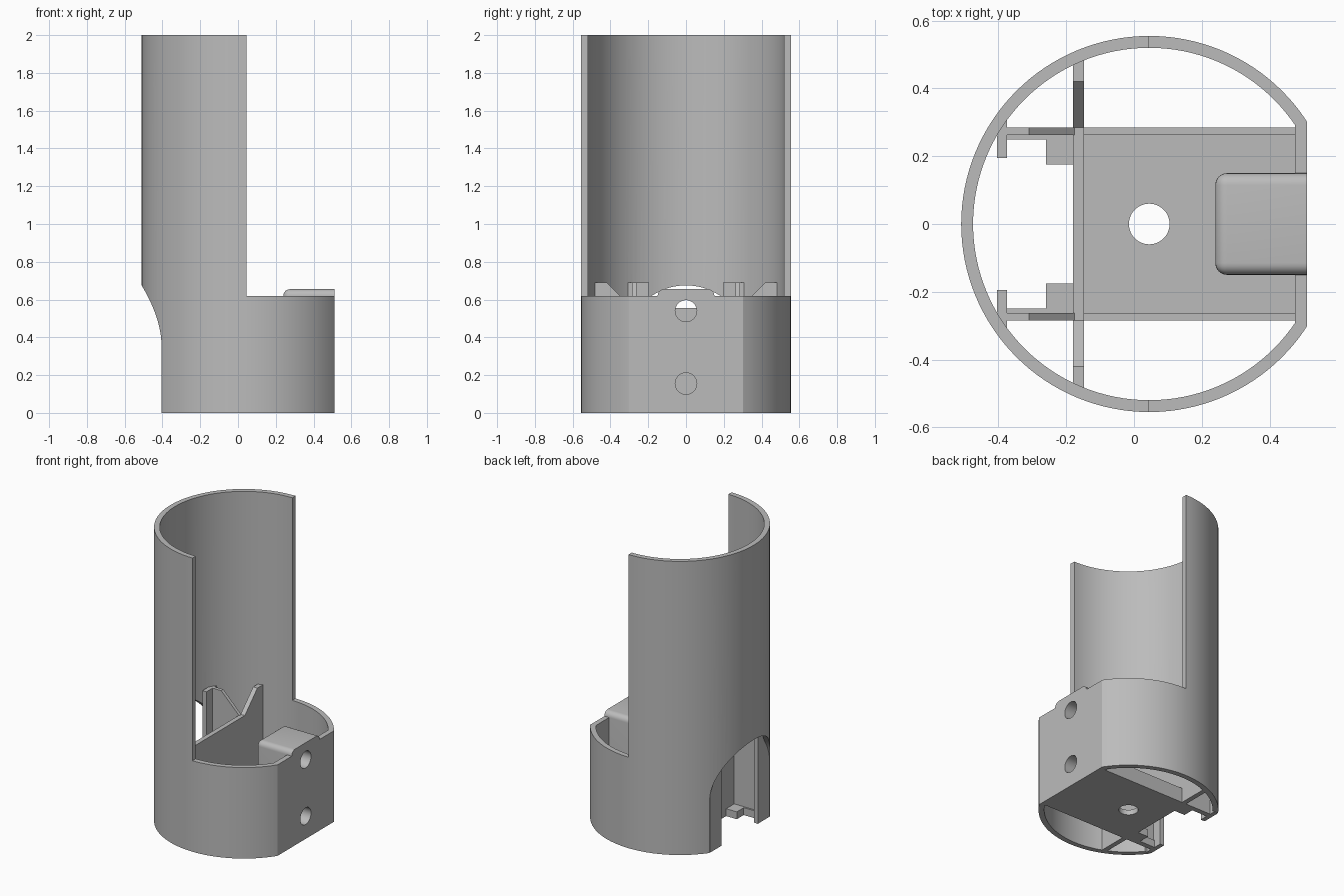
import bpy, bmesh
from math import sin, cos, pi, radians

if "Cube" in bpy.data.objects:
    bpy.data.objects.remove(bpy.data.objects["Cube"], do_unlink=True)

grey = bpy.data.materials.new("plain grey")
grey.use_nodes = True
grey.diffuse_color = (0.5, 0.5, 0.5, 1)
grey.node_tree.nodes["Principled BSDF"].inputs["Base Color"].default_value = (0.5, 0.5, 0.5, 1)

CX = 0.045          # tube axis
R_OUT, R_IN = 0.555, 0.52
FLAT = 0.51         # outer face of the flat front plate
WALL = 0.035
RIM = 0.62          # height of the low half


def prism(name, pts, axis, lo, hi):
    """Extrude a 2D outline along an axis; the outline uses the other two axes in order."""
    k = "xyz".index(axis)
    bm = bmesh.new()
    verts = []
    for a, b in pts:
        co = [a, b]
        co.insert(k, lo)
        verts.append(bm.verts.new(co))
    face = bm.faces.new(verts)
    out = bmesh.ops.extrude_face_region(bm, geom=[face])
    move = [0, 0, 0]
    move[k] = hi - lo
    bmesh.ops.translate(bm, vec=move, verts=[v for v in out["geom"] if isinstance(v, bmesh.types.BMVert)])
    bmesh.ops.recalc_face_normals(bm, faces=bm.faces)
    mesh = bpy.data.meshes.new(name)
    bm.to_mesh(mesh)
    bm.free()
    mesh.materials.append(grey)
    ob = bpy.data.objects.new(name, mesh)
    bpy.context.collection.objects.link(ob)
    return ob


def box(name, x, y, z):
    return prism(name, [(x[0], y[0]), (x[1], y[0]), (x[1], y[1]), (x[0], y[1])], "z", *z)


def circle(a, b, r, n=48, start=0, sweep=2 * pi):
    return [(a + r * cos(start + sweep * i / n), b + r * sin(start + sweep * i / n)) for i in range(n)]


def activate(ob):
    bpy.ops.object.select_all(action="DESELECT")
    ob.select_set(True)
    bpy.context.view_layer.objects.active = ob


def cut(ob, *cutters):
    for c in cutters:
        activate(ob)
        mod = ob.modifiers.new("cut", "BOOLEAN")
        mod.operation, mod.solver, mod.object = "DIFFERENCE", "EXACT", c
        bpy.ops.object.modifier_apply(modifier=mod.name)
        bpy.data.objects.remove(c, do_unlink=True)


def smooth(ob):
    activate(ob)
    bpy.ops.object.shade_smooth_by_angle(angle=radians(30))


def screw_hole(z):
    return prism("hole_cutter", circle(0, z, 0.057), "x", 0, 1)


# Tube shell with flat front plate, open upper half and rear arch
shell = prism("tube_shell", circle(CX, 0, R_OUT, 128), "z", 0, 2)
bore = prism("bore_cutter", circle(CX, 0, R_IN, 128), "z", -0.1, 2.1)
cut(bore, box("bore_trim", (FLAT - WALL, 1), (-1, 1), (-1, 3)))
arch = circle(0, 0.35, 0.325, 48, 0, pi) + [(-0.325, 0.35), (-0.325, -0.1), (0.325, -0.1)]
cut(shell,
    box("flat_cutter", (FLAT, 1), (-1, 1), (-1, 3)),
    bore,
    box("opening_cutter", (CX, 1), (-1, 1), (RIM, 3)),
    prism("arch_cutter", arch, "x", -0.8, -0.3),
    screw_hole(0.54), screw_hole(0.155))
smooth(shell)

# Floor plate with a round drain hole
floor = box("floor_plate", (-0.17, 0.48), (-0.285, 0.285), (0, 0.035))
cut(floor, prism("drain_cutter", circle(CX, 0, 0.06), "z", -0.1, 0.2))
smooth(floor)

# Cross wall with raised sloping ends
half = [(0.285, 0.555), (0.42, 0.69), (0.49, 0.69), (0.49, 0)]
outline = half + [(-y, z) for y, z in reversed(half)]
prism("cross_wall", outline, "x", -0.18, -0.148)

# Rounded screw post behind the front plate
post = box("screw_post", (0.24, FLAT), (-0.15, 0.15), (0.0, 0.655))
bm = bmesh.new()
bm.from_mesh(post.data)
edges = [e for e in bm.edges
         if not all(v.co.x > FLAT - 0.01 for v in e.verts) and not all(v.co.z < 0.01 for v in e.verts)]
bmesh.ops.bevel(bm, geom=edges, offset=0.035, segments=6, profile=0.5, affect="EDGES")
bm.to_mesh(post.data)
bm.free()
cut(post, screw_hole(0.54), screw_hole(0.155))
smooth(post)

# Mirrored side parts: floor lip, rear bracket, hook and foot ledges
for side, s in (("left", 1), ("right", -1)):
    def span(a, b):
        return sorted((s * a, s * b))
    box(side + "_floor_lip", (-0.16, 0.48), span(0.262, 0.285), (0, 0.1))
    bracket = [(-0.4, 0), (-0.17, 0), (-0.17, 0.55), (-0.31, 0.69), (-0.4, 0.69)]
    prism(side + "_bracket", bracket, "y", *span(0.262, 0.285))
    box(side + "_hook", (-0.405, -0.375), span(0.195, 0.32), (0, 0.69))
    box(side + "_ledge", (-0.26, -0.17), span(0.175, 0.27), (0, 0.05))
    box(side + "_ledge_strip", (-0.38, -0.25), span(0.25, 0.27), (0, 0.05))
